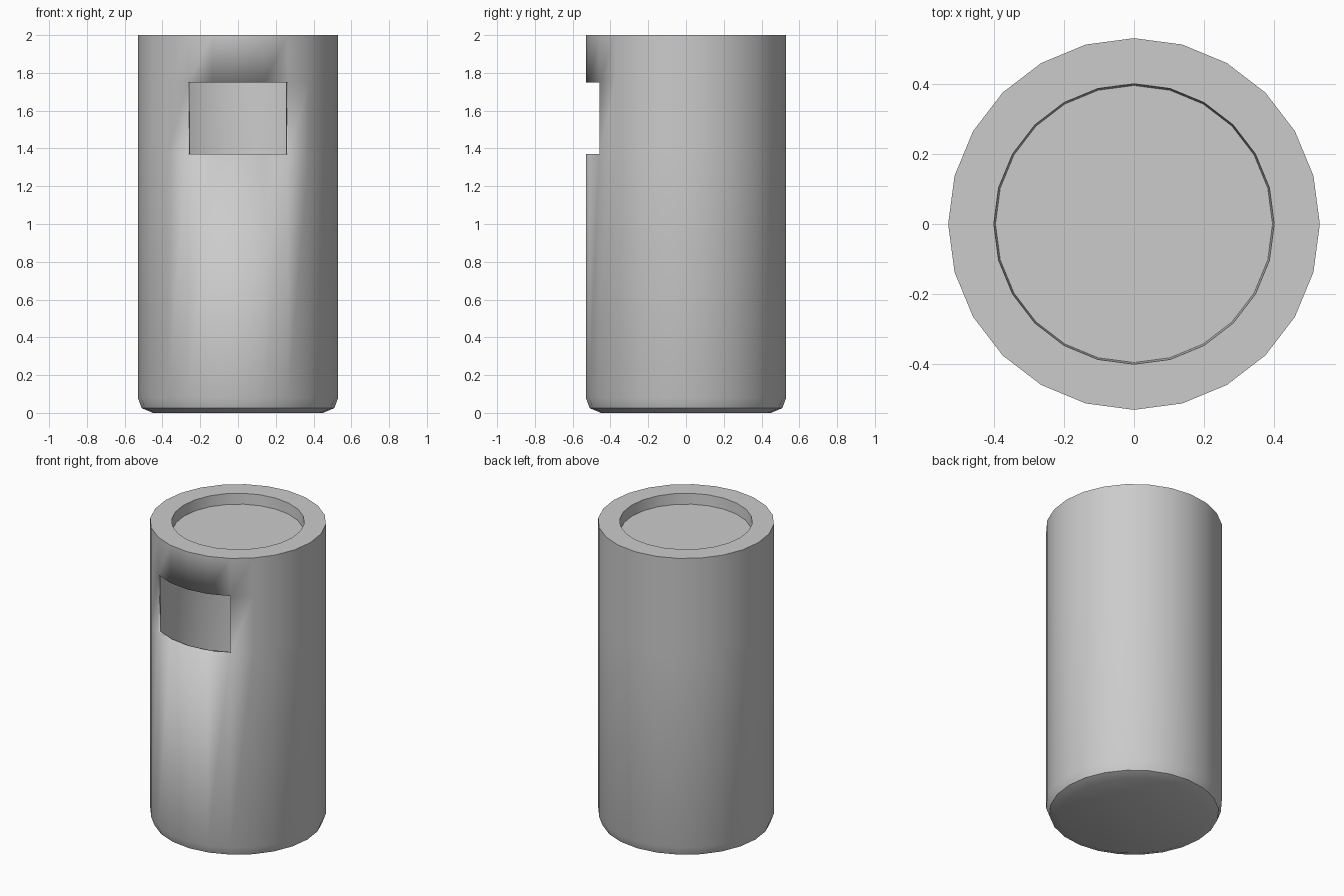
import bpy, bmesh, math

if "Cube" in bpy.data.objects:
    bpy.data.objects.remove(bpy.data.objects["Cube"])

SIDES = 24
# half-section from the bottom up to the recessed top: radius, height
PROFILE = [(0.45, 0), (0.51, 0.025), (0.53, 0.08), (0.53, 1.37),
           (0.53, 1.75), (0.53, 2.0), (0.40, 2.0), (0.395, 1.93)]
WINDOW_ROW = 3                 # band between z 1.37 and 1.75
WINDOW_COLS = range(16, 20)    # 60 degrees centred on the front


def ring(bm, radius, z):
    return [bm.verts.new((radius * math.cos(2 * math.pi * k / SIDES),
                          radius * math.sin(2 * math.pi * k / SIDES), z))
            for k in range(SIDES)]


# canister shell, turned from the profile with the window left open
bm = bmesh.new()
rings = [ring(bm, r, z) for r, z in PROFILE]
for row, (low, high) in enumerate(zip(rings, rings[1:])):
    for k in range(SIDES):
        if row == WINDOW_ROW and k in WINDOW_COLS:
            continue
        n = (k + 1) % SIDES
        bm.faces.new((low[k], low[n], high[n], high[k]))

# bottom and recessed top floor
bm.faces.new(list(reversed(rings[0])))
bm.faces.new(rings[-1])

# remove unused vertices inside the window
bmesh.ops.delete(bm, geom=[v for v in bm.verts if not v.link_faces], context='VERTS')
mesh = bpy.data.meshes.new("canister_body")
bm.to_mesh(mesh)
bm.free()
body = bpy.data.objects.new("canister_body", mesh)
bpy.context.collection.objects.link(body)

# thin wall, which also forms the window rim
wall = body.modifiers.new("wall", 'SOLIDIFY')
wall.thickness = 0.02
wall.offset = -1

# smooth sides, sharp rims
bpy.context.view_layer.objects.active = body
body.select_set(True)
bpy.ops.object.shade_smooth_by_angle(angle=math.radians(35))
